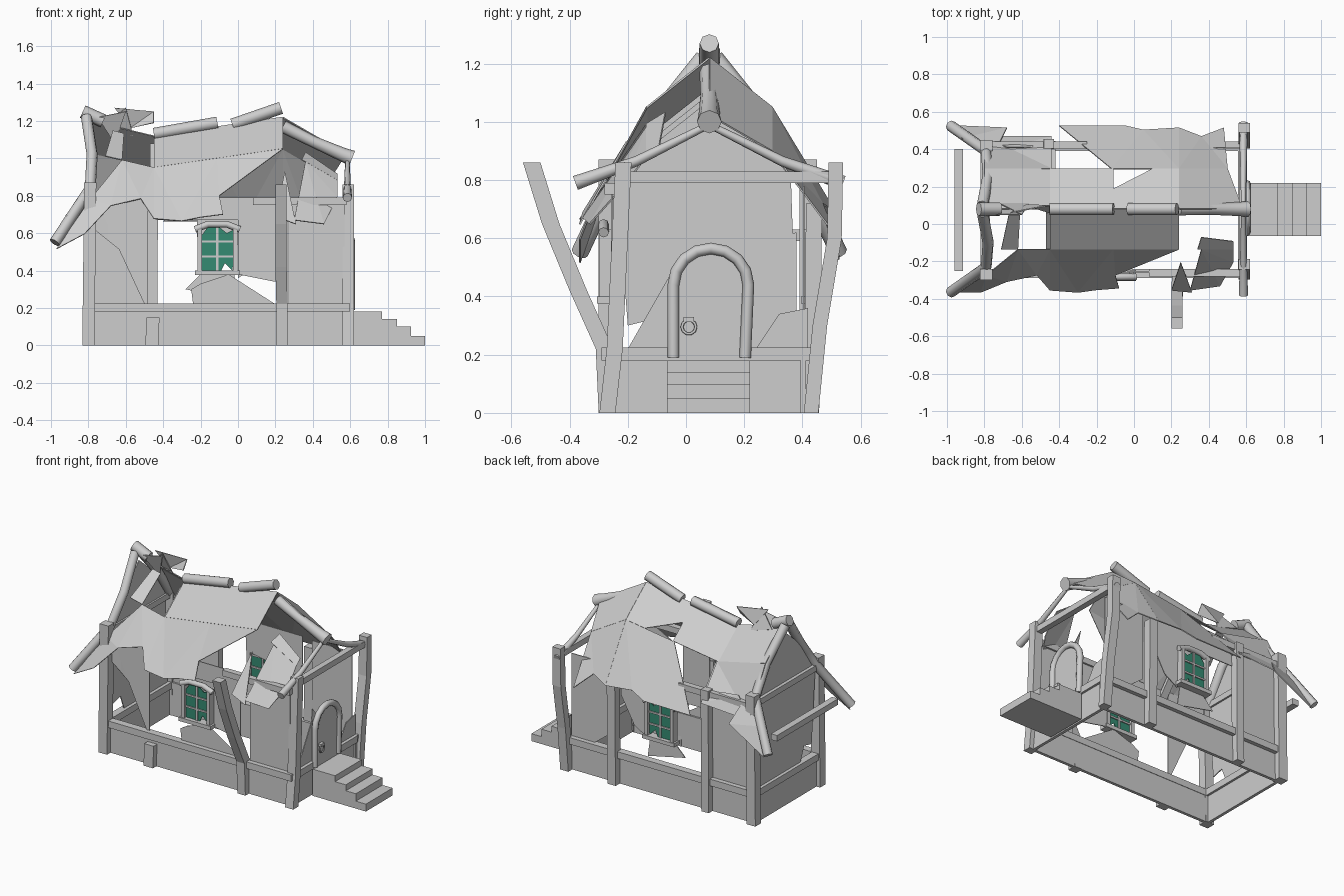
import bpy, bmesh, math

cube = bpy.data.objects.get("Cube")
if cube:
    bpy.data.objects.remove(cube)


def material(name, rgb):
    m = bpy.data.materials.new(name)
    m.use_nodes = True
    m.diffuse_color = (*rgb, 1)
    m.node_tree.nodes["Principled BSDF"].inputs["Base Color"].default_value = (*rgb, 1)
    return m


GREY = material("weathered grey", (0.61, 0.61, 0.61))
GREEN = material("green glass", (0.035, 0.26, 0.17))


def add(name, mesh, mat=GREY):
    ob = bpy.data.objects.new(name, mesh)
    bpy.context.collection.objects.link(ob)
    mesh.materials.clear()
    mesh.materials.append(mat)
    return ob


def from_bmesh(name, bm, mat=GREY):
    bmesh.ops.recalc_face_normals(bm, faces=bm.faces)
    mesh = bpy.data.meshes.new(name)
    bm.to_mesh(mesh)
    bm.free()
    return add(name, mesh, mat)


def post(name, path, w, d):
    """Rectangular section lofted upward through the path points."""
    bm = bmesh.new()
    rings = [[bm.verts.new((x + a * w / 2, y + b * d / 2, z))
              for a, b in ((-1, -1), (1, -1), (1, 1), (-1, 1))] for x, y, z in path]
    for lo, hi in zip(rings, rings[1:]):
        for i in range(4):
            j = (i + 1) % 4
            bm.faces.new((lo[i], lo[j], hi[j], hi[i]))
    bm.faces.new(rings[0])
    bm.faces.new(rings[-1])
    return from_bmesh(name, bm)


def box(name, x, y, z):
    cx, cy = sum(x) / 2, sum(y) / 2
    return post(name, [(cx, cy, z[0]), (cx, cy, z[1])], x[1] - x[0], y[1] - y[0])


def log(name, pts, r, radii=None):
    """Round timber along a path."""
    cu = bpy.data.curves.new(name, "CURVE")
    cu.dimensions = "3D"
    cu.bevel_depth, cu.bevel_resolution, cu.use_fill_caps = r, 2, True
    sp = cu.splines.new("POLY")
    sp.points.add(len(pts) - 1)
    for i, (p, c) in enumerate(zip(sp.points, pts)):
        p.co = (*c, 1)
        p.radius = radii[i] if radii else 1
    tmp = bpy.data.objects.new(name + "_path", cu)
    bpy.context.collection.objects.link(tmp)
    bpy.context.view_layer.update()
    mesh = bpy.data.meshes.new_from_object(
        tmp.evaluated_get(bpy.context.evaluated_depsgraph_get()))
    bpy.data.objects.remove(tmp)
    ob = add(name, mesh)
    bpy.ops.object.select_all(action="DESELECT")
    ob.select_set(True)
    bpy.context.view_layer.objects.active = ob
    bpy.ops.object.shade_smooth_by_angle(angle=math.radians(50))
    return ob


def plate(name, pts, thick=0.006, mat=GREY):
    bm = bmesh.new()
    bm.faces.new([bm.verts.new(p) for p in pts])
    bmesh.ops.triangulate(bm, faces=bm.faces[:])
    ob = from_bmesh(name, bm, mat)
    mod = ob.modifiers.new("thickness", "SOLIDIFY")
    mod.thickness, mod.offset = thick, 0
    return ob


def lerp(table, x):
    for (a, p), (b, q) in zip(table, table[1:]):
        if x <= b:
            return p + (q - p) * (x - a) / (b - a)
    return table[-1][1]


MID = 0.08            # ridge line in y
FRONT, BACK = -1, 1

# Low walls, rails and wall plates
for side, y, s in (("front", -0.265, FRONT), ("back", 0.415, BACK)):
    box(side + "_low_wall", (-0.79, 0.6), (y - 0.01 - s * 0.012, y + 0.01 - s * 0.012), (0, 0.18))
    box(side + "_rail", (-0.79, 0.6), (y - 0.025, y + 0.025), (0.18, 0.225))
for side, x in (("left_end", 0.58), ("right_end", -0.795)):
    box(side + "_low_wall", (x - 0.01, x + 0.01), (-0.26, 0.41), (0, 0.18))
    box(side + "_rail", (x - 0.025, x + 0.025), (-0.26, 0.41), (0.18, 0.225))
box("back_wall_plate", (-0.78, -0.25), (0.40, 0.44), (0.77, 0.81))
box("front_wall_plate", (0.08, 0.58), (-0.28, -0.24), (0.75, 0.79))
box("left_tie_beam", (0.565, 0.605), (-0.24, 0.5), (0.79, 0.83))
box("right_tie_beam", (-0.82, -0.78), (-0.27, 0.42), (0.79, 0.83))

# Posts, some leaning outward
for y, n in ((-0.27, "front"), (0.42, "back")):
    post(n + "_right_corner_post", [(-0.80, y, 0), (-0.79, y, 0.87)], 0.065, 0.06)
post("front_left_corner_post", [(0.59, -0.27, 0), (0.59, -0.245, 0.22), (0.59, -0.215, 0.86)], 0.06, 0.055)
post("back_left_corner_post", [(0.59, 0.43, 0), (0.59, 0.46, 0.3), (0.59, 0.51, 0.6), (0.59, 0.515, 0.86)], 0.06, 0.05)
post("front_bent_post", [(0.235, -0.27, 0), (0.235, -0.28, 0.22), (0.23, -0.37, 0.42),
                         (0.23, -0.465, 0.65), (0.23, -0.53, 0.86)], 0.06, 0.06)
post("back_leaning_post", [(0.235, 0.43, 0), (0.235, 0.435, 0.25), (0.235, 0.44, 0.72)], 0.06, 0.055)
post("front_post_stump", [(-0.46, -0.275, 0), (-0.455, -0.275, 0.15)], 0.07, 0.05)
post("back_middle_post", [(-0.46, 0.43, 0), (-0.455, 0.43, 0.82)], 0.055, 0.05)

# Broken wall panels
HEADER = [(-0.43, 0.67), (0.2, 0.67), (0.2, 0.79), (-0.43, 0.79)]
FRONT_PANELS = [
    HEADER,
    [(0.27, 0.22), (0.57, 0.22), (0.57, 0.78), (0.42, 0.76), (0.27, 0.68)],
    [(-0.77, 0.8), (-0.77, 0.62), (-0.62, 0.5), (-0.5, 0.22), (-0.48, 0.22), (-0.48, 0.8)],
    [(0, 0.38), (0.2, 0.34), (0.2, 0.67), (0, 0.67)],
    [(-0.25, 0.3), (-0.24, 0.22), (0.2, 0.22), (-0.07, 0.3), (-0.05, 0.38), (-0.2, 0.33)]]
BACK_PANELS = [
    HEADER,
    [(-0.77, 0.22), (-0.48, 0.22), (-0.48, 0.8), (-0.77, 0.8)],
    [(0.27, 0.32), (0.4, 0.22), (0.57, 0.22), (0.57, 0.78), (0.27, 0.78)],
    [(-0.22, 0.58), (0, 0.54), (0, 0.36), (0.1, 0.42), (0.2, 0.6), (0.2, 0.67), (-0.22, 0.67)],
    [(-0.2, 0.38), (-0.28, 0.3), (0, 0.24), (-0.02, 0.38)]]
for n, y, panels in (("front", -0.255, FRONT_PANELS), ("back", 0.405, BACK_PANELS)):
    for i, p in enumerate(panels):
        plate(f"{n}_wall_panel_{i}", [(x, y, z) for x, z in p])
RIGHT_END = [(-0.08, 0.22), (0.38, 0.22), (0.38, 0.62), (0.27, 0.6), (0.33, 0.7), (0.25, 0.76), (0.36, 0.82),
             (0.29, 0.98), (MID, 1.16), (-0.13, 0.98), (-0.24, 0.82), (-0.21, 0.7), (-0.2, 0.3), (-0.12, 0.32)]
plate("right_end_panel", [(-0.795, y, z) for y, z in RIGHT_END])
LEFT_END = [[(0.24, 0.22), (0.42, 0.22), (0.42, 0.36), (0.32, 0.34)],
            [(-0.2, 0.22), (-0.04, 0.22), (-0.04, 0.5)]]
for i, p in enumerate(LEFT_END):
    plate(f"left_end_panel_{i}", [(0.58, y, z) for y, z in p])

# Door, arch, ring handle and steps
arc = [(0.085 + 0.115 * math.cos(a), 0.43 + 0.125 * math.sin(a))
       for a in [math.pi * i / 8 for i in range(9)]]
plate("door", [(0.595, y, z) for y, z in [(0.2, 0.18)] + arc + [(-0.03, 0.18)]], 0.02)
log("door_arch", [(0.605, MID + 1.12 * (y - MID), z + 0.01)
                  for y, z in [(0.19, 0.18)] + arc + [(-0.03, 0.18)]], 0.02)
ring = [2 * math.pi * i / 10 for i in range(11)]
log("door_ring", [(0.62, 0.01 + 0.024 * math.cos(a), 0.295 + 0.024 * math.sin(a)) for a in ring], 0.005)
box("door_ring_mount", (0.6, 0.625), (-0.008, 0.028), (0.312, 0.33))
for i, (x0, x1, z) in enumerate([(0.6, 0.77, 0.18), (0.77, 0.85, 0.14), (0.85, 0.925, 0.1), (0.925, 1.0, 0.05)]):
    box(f"step_{i}", (x0, x1), (-0.065, 0.22), (0, z))

# Windows on both long walls, with broken glass
PANE = [(-0.2, 0.4), (-0.09, 0.4), (-0.07, 0.44), (-0.03, 0.4), (-0.05, 0.47), (-0.02, 0.5),
        (-0.02, 0.62), (-0.06, 0.6), (-0.11, 0.64), (-0.16, 0.635), (-0.2, 0.58)]
for n, y, s in (("front", -0.275, FRONT), ("back", 0.425, BACK)):
    def bar(part, x, z, d=0.018):
        box(f"{n}_window_{part}", x, (y - d, y + d), z)
    plate(n + "_window_glass", [(x, y, z) for x, z in PANE], 0.006, GREEN)
    bar("sill", (-0.23, 0.01), (0.375, 0.4), 0.03)
    for i, x in enumerate((-0.205, -0.015)):
        bar(f"jamb_{i}", (x - 0.012, x + 0.012), (0.39, 0.63), 0.022)
    bar("mullion", (-0.117, -0.103), (0.4, 0.64), 0.01)
    for i, z in enumerate((0.475, 0.555)):
        bar(f"crossbar_{i}", (-0.2, -0.02), (z - 0.006, z + 0.006), 0.01)
    log(n + "_window_head", [(x, y + s * 0.008, z) for x, z in
                             ((-0.23, 0.62), (-0.16, 0.648), (-0.06, 0.648), (0.01, 0.62))], 0.018)

# Torn roof sheets: x along the ridge, t = 0 ridge, 1 fold, 2 eave
RIDGE = [(-1, 1.25), (-0.45, 1.12), (0.24, 1.22), (0.62, 1.0)]
EAVE = [(-1, 0.5), (-0.7, 0.66), (0.24, 0.67), (0.62, 0.55)]


def roof_point(side, x, t):
    ridge, eave = lerp(RIDGE, x), lerp(EAVE, x)
    d = lerp([(0, 0.0), (1, 0.215), (2, 0.445)], t)
    return (x, MID + side * d, lerp([(0, ridge), (1, ridge - 0.17), (2, eave)], t))


SHEETS = {FRONT: [
    [(-0.45, 0), (-0.11, 0), (0.24, 0), (0.24, 1), (-0.11, 1), (-0.45, 1)],
    [(-0.45, 1), (-0.11, 1), (0.24, 1), (-0.1, 1.6), (-0.08, 1.9), (-0.2, 1.94), (-0.3, 2), (-0.45, 1.95)],
    [(-0.67, 0.15), (-0.61, 0.15), (-0.62, 1), (-0.71, 1)],
    [(-0.62, 1), (-0.45, 1), (-0.45, 1.95), (-0.52, 1.6), (-0.68, 1.75), (-0.82, 2), (-0.97, 2), (-0.79, 1.6)],
    [(0.36, 0.7), (0.53, 0.8), (0.53, 1), (0.34, 1)],
    [(0.36, 1), (0.53, 1), (0.53, 1.3), (0.46, 1.85), (0.3, 1.95)],
    [(0.25, 1.3), (0.2, 1.95), (0.31, 2)]],
    BACK: [
    [(-0.8, 0), (-0.45, 0), (-0.11, 0), (-0.11, 1), (-0.45, 1), (-0.8, 1)],
    [(-0.11, 0), (0.24, 0), (0.24, 1), (0.1, 1), (-0.11, 0.5)],
    [(0.24, 0), (0.58, 0), (0.5, 1), (0.24, 1)],
    [(-0.12, 1), (0.24, 1), (0.24, 1.95), (0.05, 1.9), (-0.05, 2), (-0.4, 2)],
    [(0.24, 1), (0.5, 1), (0.48, 1.95), (0.36, 1.75), (0.24, 1.95)],
    [(-0.8, 1), (-0.44, 1), (-0.44, 1.75), (-0.55, 1.5), (-0.68, 1.5), (-0.8, 1.75)],
    [(-0.92, 1.7), (-0.72, 1.6), (-0.68, 1.95), (-0.95, 2)]]}
for side, sheets in SHEETS.items():
    n = "front" if side < 0 else "back"
    for i, s in enumerate(sheets):
        plate(f"{n}_roof_sheet_{i}", [roof_point(side, x, t) for x, t in s])
    # Rafter just under the sheets
    rafter = [roof_point(side, -0.445, t) for t in (1.65, 1, 0.1)]
    post(n + "_rafter", [(x, y - side * 0.015, z - 0.025) for x, y, z in rafter], 0.05, 0.03)

# Ridge logs, the broken end and its splinters
log("ridge_log_middle", [(-0.45, MID, 1.13), (-0.11, MID, 1.19)], 0.033)
log("ridge_log_peak", [(-0.03, MID, 1.18), (0.23, MID, 1.27)], 0.033)
log("ridge_log_left", [(0.24, MID, 1.17), (0.4, MID, 1.09), (0.56, MID, 1.02), (0.61, MID, 1.0)],
    0.034, [1, 0.9, 1.1, 1.25])
log("ridge_log_right", [(-0.83, MID, 1.25), (-0.72, MID, 1.2)], 0.036)
for i, (dy, p) in enumerate([
        (-0.03, [(-0.75, 1.22), (-0.66, 1.08), (-0.6, 1.25)]),
        (0.03, [(-0.72, 1.17), (-0.6, 1.27), (-0.56, 1.12)]),
        (-0.02, [(-0.66, 1.27), (-0.45, 1.25), (-0.45, 1.19), (-0.58, 1.16)])]):
    plate(f"ridge_splinter_{i}", [(x, MID + dy * (1 - 2 * (k % 2)), z) for k, (x, z) in enumerate(p)])

# Gable logs on both ends
for s, n in ((FRONT, "front"), (BACK, "back")):
    log(n + "_left_gable_log", [(0.585, MID + s * 0.02, 0.98), (0.585, MID + s * 0.25, 0.865),
                                (0.585, MID + s * 0.46, 0.79)], 0.025, [0.5, 0.7, 1.0])
    log(n + "_right_gable_log", [(-0.81, MID + s * 0.02, 1.22), (-0.78, MID + s * 0.18, 1.02),
                                 (-0.79, MID + s * 0.31, 0.84), (-0.98, MID + s * 0.445, 0.55)], 0.03)
box("hanging_eave_beam", (-0.96, -0.915), (-0.25, 0.4), (0.59, 0.63))
